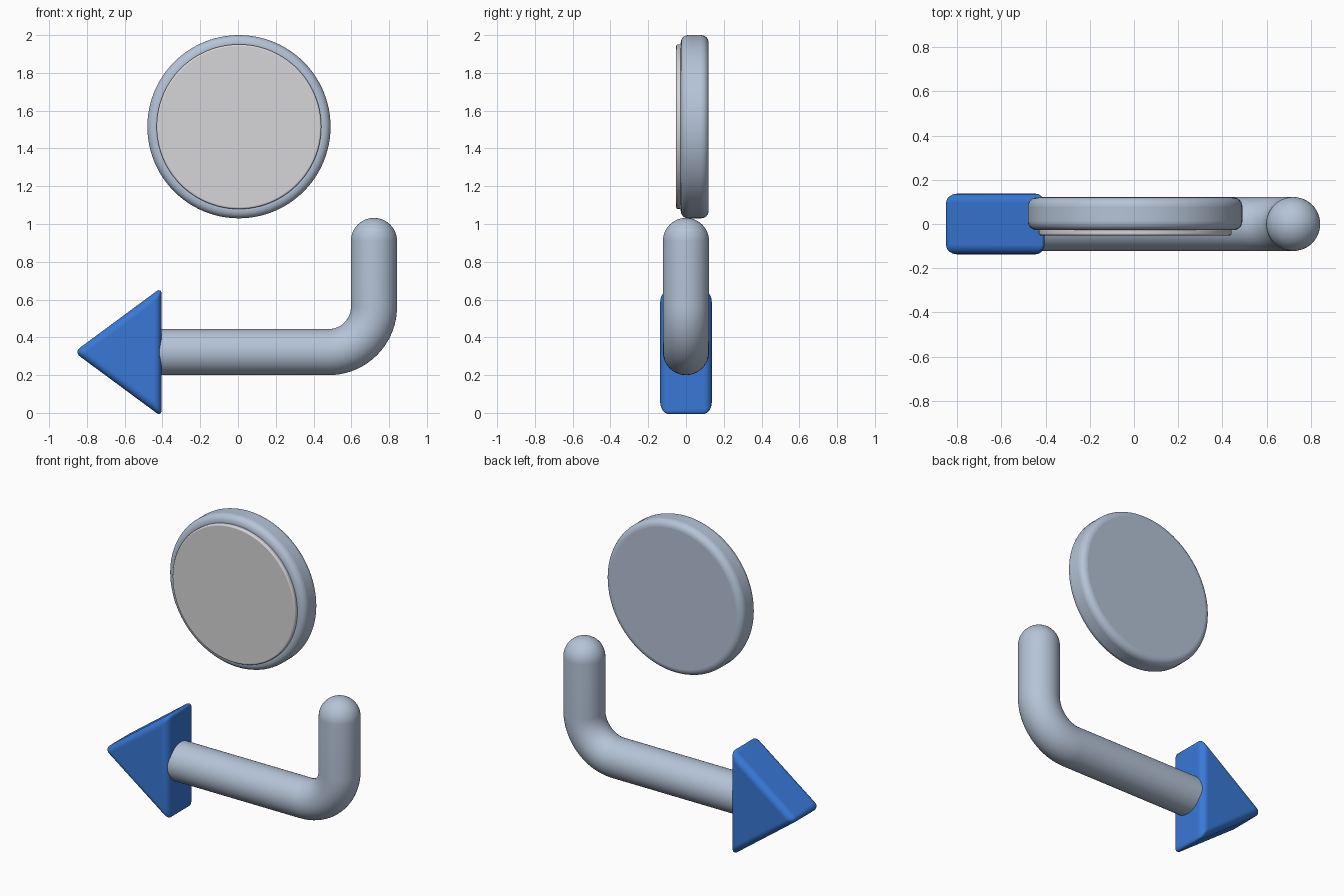
import bpy, bmesh, math
from mathutils import Vector, Matrix

if "Cube" in bpy.data.objects:
    bpy.data.objects.remove(bpy.data.objects["Cube"])


def material(name, rgb):
    m = bpy.data.materials.new(name)
    m.diffuse_color = (*rgb, 1)
    m.use_nodes = True
    m.node_tree.nodes["Principled BSDF"].inputs["Base Color"].default_value = m.diffuse_color
    return m


steel = material("blue_grey", (0.46, 0.55, 0.68))
blue = material("bright_blue", (0.04, 0.19, 0.68))
pale = material("pale_grey", (0.67, 0.67, 0.69))


def finish(name, bm, mat, bevel=0, angle=30):
    """Turn a bmesh into a smooth shaded object, with optional rounded edges."""
    bmesh.ops.recalc_face_normals(bm, faces=bm.faces)
    me = bpy.data.meshes.new(name)
    bm.to_mesh(me)
    bm.free()
    ob = bpy.data.objects.new(name, me)
    bpy.context.collection.objects.link(ob)
    me.materials.append(mat)
    if bevel:
        mod = ob.modifiers.new("round", 'BEVEL')
        mod.width = bevel
        mod.segments = 6
        mod.limit_method = 'ANGLE'
        mod.angle_limit = math.radians(40)
    bpy.ops.object.select_all(action='DESELECT')
    ob.select_set(True)
    bpy.context.view_layer.objects.active = ob
    bpy.ops.object.shade_smooth_by_angle(angle=math.radians(angle))
    return ob


def disc(name, radius, y0, y1, mat, bevel):
    """Round plate facing the front."""
    bm = bmesh.new()
    place = Matrix.Translation((0.005, (y0 + y1) / 2, 1.515)) @ Matrix.Rotation(math.pi / 2, 4, 'X')
    bmesh.ops.create_cone(bm, cap_ends=True, segments=96, radius1=radius, radius2=radius,
                          depth=y1 - y0, matrix=place)
    finish(name, bm, mat, bevel)


# Round head with a thin plate on its front
disc("head", 0.485, -0.028, 0.12, steel, 0.04)
disc("face_plate", 0.436, -0.052, -0.02, pale, 0.01)

# Bent arm: straight run, quarter bend, upright and domed tip
R, AXIS, BEND, SIDES = 0.122, 0.322, 0.24, 48
stations = [(Vector((-0.45, 0, AXIS)), 0, R)]
for i in range(25):
    a = math.pi / 2 * i / 24
    stations.append((Vector((0.48 + BEND * math.sin(a), 0, AXIS + BEND - BEND * math.cos(a))), a, R))
for i in range(12):
    t = math.pi / 2 * i / 12
    stations.append((Vector((0.72, 0, 0.91 + R * math.sin(t))), math.pi / 2, R * math.cos(t)))
bm = bmesh.new()
rings = []
for centre, a, r in stations:
    normal = Vector((-math.sin(a), 0, math.cos(a)))
    rings.append([bm.verts.new(centre + normal * r * math.cos(u) + Vector((0, r * math.sin(u), 0)))
                  for u in (2 * math.pi * k / SIDES for k in range(SIDES))])
for p, q in zip(rings, rings[1:]):
    for k in range(SIDES):
        n = (k + 1) % SIDES
        bm.faces.new((p[k], p[n], q[n], q[k]))
bm.faces.new(rings[0])
tip = bm.verts.new((0.72, 0, 0.91 + R))
for k in range(SIDES):
    bm.faces.new((rings[-1][k], rings[-1][(k + 1) % SIDES], tip))
finish("arm", bm, steel)

# Triangular arrow head with rounded edges
bm = bmesh.new()
outline = [(-0.868, AXIS), (-0.405, AXIS + 0.342), (-0.405, AXIS - 0.342)]
front, back = ([bm.verts.new((x, y, z)) for x, z in outline] for y in (-0.137, 0.137))
bm.faces.new(front)
bm.faces.new(back)
for k in range(3):
    n = (k + 1) % 3
    bm.faces.new((front[k], front[n], back[n], back[k]))
finish("arrow_head", bm, blue, 0.04)
